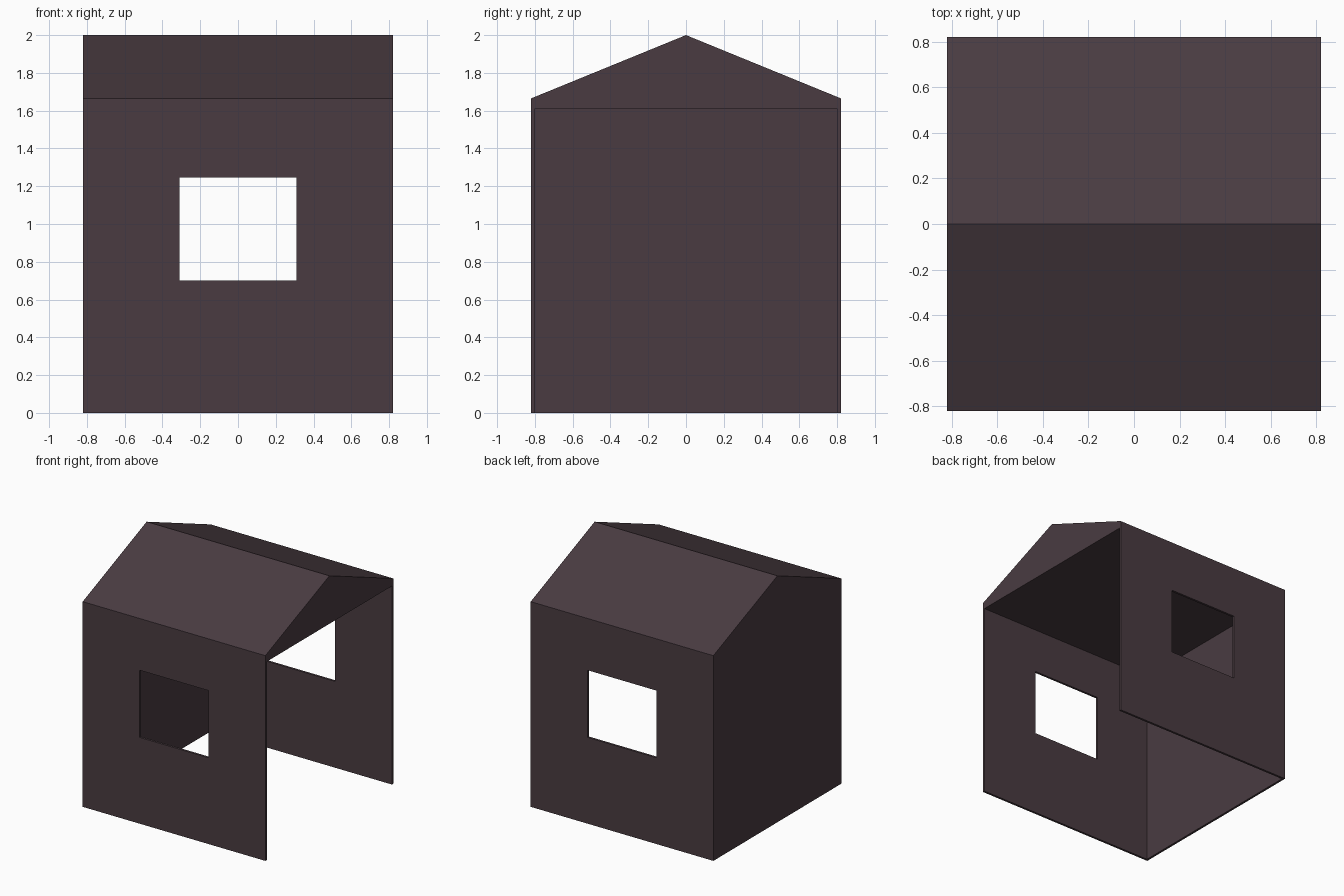
import bpy
import bmesh

if "Cube" in bpy.data.objects:
    bpy.data.objects.remove(bpy.data.objects["Cube"])

HALF, T = 0.82, 0.018          # half width, wall thickness
EAVES, RIDGE, CEILING = 1.665, 2.0, 1.61

mat = bpy.data.materials.new("dark plum brown")
mat.diffuse_color = (0.067, 0.044, 0.053, 1)
mat.use_nodes = True
mat.node_tree.nodes["Principled BSDF"].inputs["Base Color"].default_value = mat.diffuse_color


def prism(name, profile, x0, x1):
    """Extrude a (y, z) profile along x."""
    bm = bmesh.new()
    face = bm.faces.new([bm.verts.new((x0, y, z)) for y, z in profile])
    ext = bmesh.ops.extrude_face_region(bm, geom=[face])
    verts = [v for v in ext["geom"] if isinstance(v, bmesh.types.BMVert)]
    bmesh.ops.translate(bm, verts=verts, vec=(x1 - x0, 0, 0))
    bmesh.ops.recalc_face_normals(bm, faces=bm.faces)
    me = bpy.data.meshes.new(name)
    bm.to_mesh(me)
    bm.free()
    me.materials.append(mat)
    ob = bpy.data.objects.new(name, me)
    bpy.context.collection.objects.link(ob)
    return ob


def box(name, x0, x1, y, z0, z1):
    return prism(name, [(-y, z0), (y, z0), (y, z1), (-y, z1)], x0, x1)


# Gabled shed shell
shed = prism("shed_shell", [(-HALF, 0), (HALF, 0), (HALF, EAVES),
                            (0, RIDGE), (-HALF, EAVES)], -HALF, HALF)

# Interior open at the right side and below; windows through front and back
cutters = [box("interior_cutter", -HALF + T, 1.2, HALF - T, -0.5, CEILING),
           box("window_cutter", -0.31, 0.31, 1.2, 0.70, 1.245)]
for c in cutters:
    mod = shed.modifiers.new(c.name, 'BOOLEAN')
    mod.operation, mod.solver, mod.object = 'DIFFERENCE', 'EXACT', c

# Apply the cuts and remove the cutters
dg = bpy.context.evaluated_depsgraph_get()
result = bpy.data.meshes.new_from_object(shed.evaluated_get(dg))
shed.modifiers.clear()
shed.data = result
for c in cutters:
    bpy.data.objects.remove(c)
